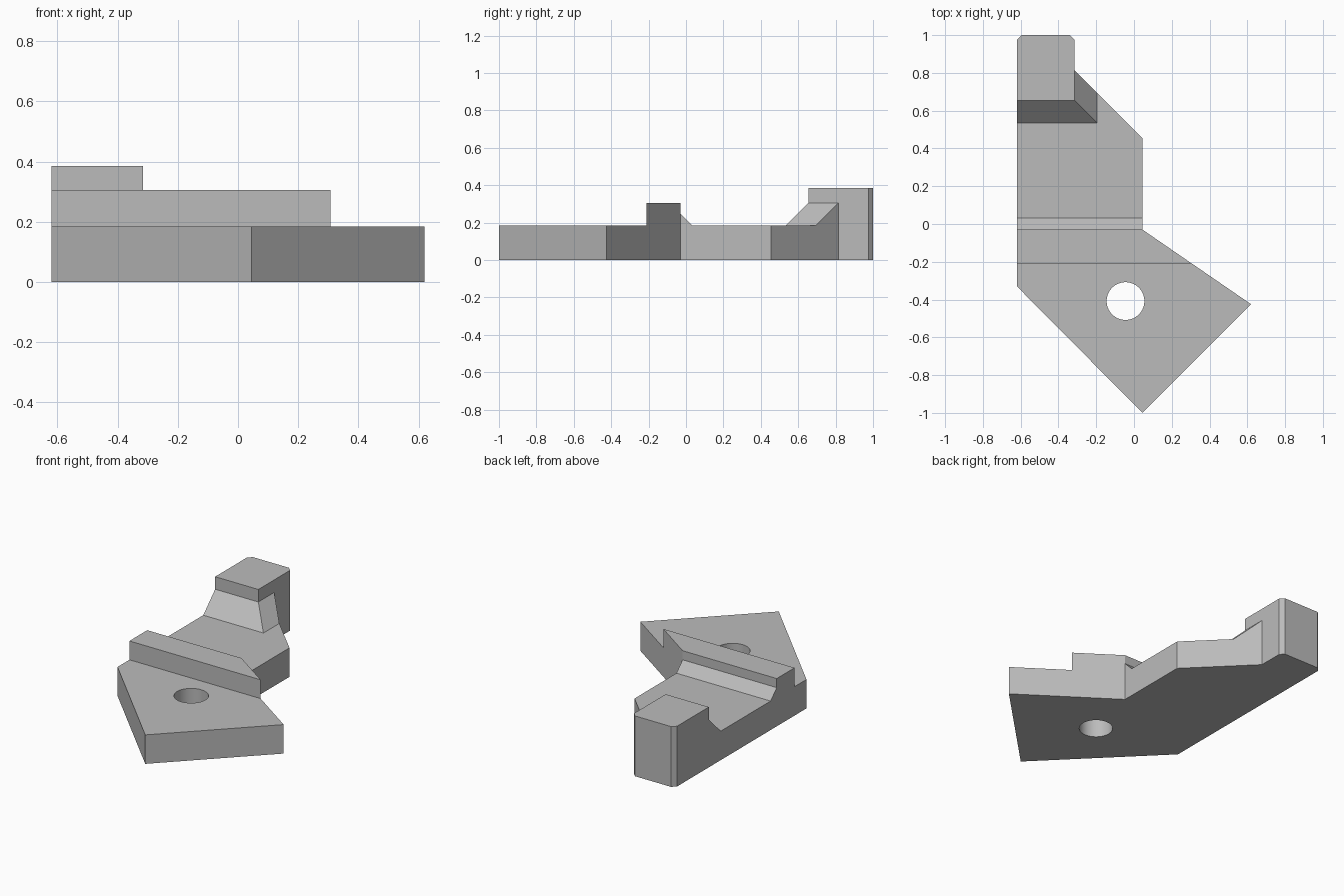
import bpy, bmesh
from mathutils import Vector

default = bpy.data.objects.get("Cube")
if default:
    bpy.data.objects.remove(default, do_unlink=True)

PLATE, RIDGE, TOWER = 0.185, 0.305, 0.385   # heights of the three levels
SIDE, WALL = -0.62, -0.315                  # x of the flat side and the block wall

grey = bpy.data.materials.new("light grey")
grey.use_nodes = True
grey.diffuse_color = (0.5, 0.5, 0.5, 1)
grey.node_tree.nodes["Principled BSDF"].inputs["Base Color"].default_value = (0.5, 0.5, 0.5, 1)


def prism(name, corners, offset):
    """Sweep a closed polygon of 3D corners along an offset."""
    bm = bmesh.new()
    face = bm.faces.new([bm.verts.new(c) for c in corners])
    swept = bmesh.ops.extrude_face_region(bm, geom=[face])["geom"]
    bmesh.ops.translate(bm, vec=Vector(offset),
                        verts=[g for g in swept if isinstance(g, bmesh.types.BMVert)])
    bmesh.ops.recalc_face_normals(bm, faces=bm.faces)
    mesh = bpy.data.meshes.new(name)
    bm.to_mesh(mesh)
    bm.free()
    mesh.materials.append(grey)
    obj = bpy.data.objects.new(name, mesh)
    bpy.context.collection.objects.link(obj)
    return obj


def combine(obj, cutter, operation):
    """Apply a boolean and discard the cutter."""
    mod = obj.modifiers.new(cutter.name, "BOOLEAN")
    mod.operation, mod.solver, mod.object = operation, "EXACT", cutter
    bpy.context.view_layer.objects.active = obj
    bpy.ops.object.modifier_apply(modifier=mod.name)
    bpy.data.objects.remove(cutter, do_unlink=True)


# Plan outline of the whole bracket
outline = [(SIDE, -0.33), (0.045, -1), (0.62, -0.425), (0.045, -0.03), (0.045, 0.455),
           (WALL, 0.815), (WALL, 0.975), (-0.34, 1), (-0.595, 1), (SIDE, 0.975)]
bracket = prism("bracket", [(x, y, 0) for x, y in outline], (0, 0, 0.6))

# Side profile: plate, ridge with sloped foot, ramp and raised end block
profile = [(-1.2, -0.2), (-1.2, PLATE), (-0.21, PLATE), (-0.21, RIDGE), (-0.03, RIDGE),
           (-0.03, 0.247), (0.032, PLATE), (0.535, PLATE), (0.655, RIDGE),
           (0.655, TOWER), (1.2, TOWER), (1.2, -0.2)]
# The underside stays on the ground plane of the outline
combine(bracket, prism("side_profile", [(-1, y, z) for y, z in profile], (2, 0, 0)), "INTERSECT")

# Matching ramp on the inner side of the end block
ramp = [(WALL, 0.6), (WALL, RIDGE), (WALL + 0.12, PLATE), (0.3, PLATE), (0.3, 0.6)]
combine(bracket, prism("ramp_cutter", [(x, 0.535, z) for x, z in ramp], (0, 0.7, 0)), "DIFFERENCE")

# Round bolt hole through the plate
bpy.ops.mesh.primitive_cylinder_add(vertices=64, radius=0.1, depth=1, location=(-0.045, -0.408, 0))
hole = bpy.context.object
hole.name = "hole_cutter"
hole.data.materials.append(grey)
combine(bracket, hole, "DIFFERENCE")

# Smooth hole wall, crisp edges elsewhere
bpy.ops.object.select_all(action="DESELECT")
bracket.select_set(True)
bpy.context.view_layer.objects.active = bracket
bpy.ops.object.shade_smooth_by_angle(angle=0.5)
